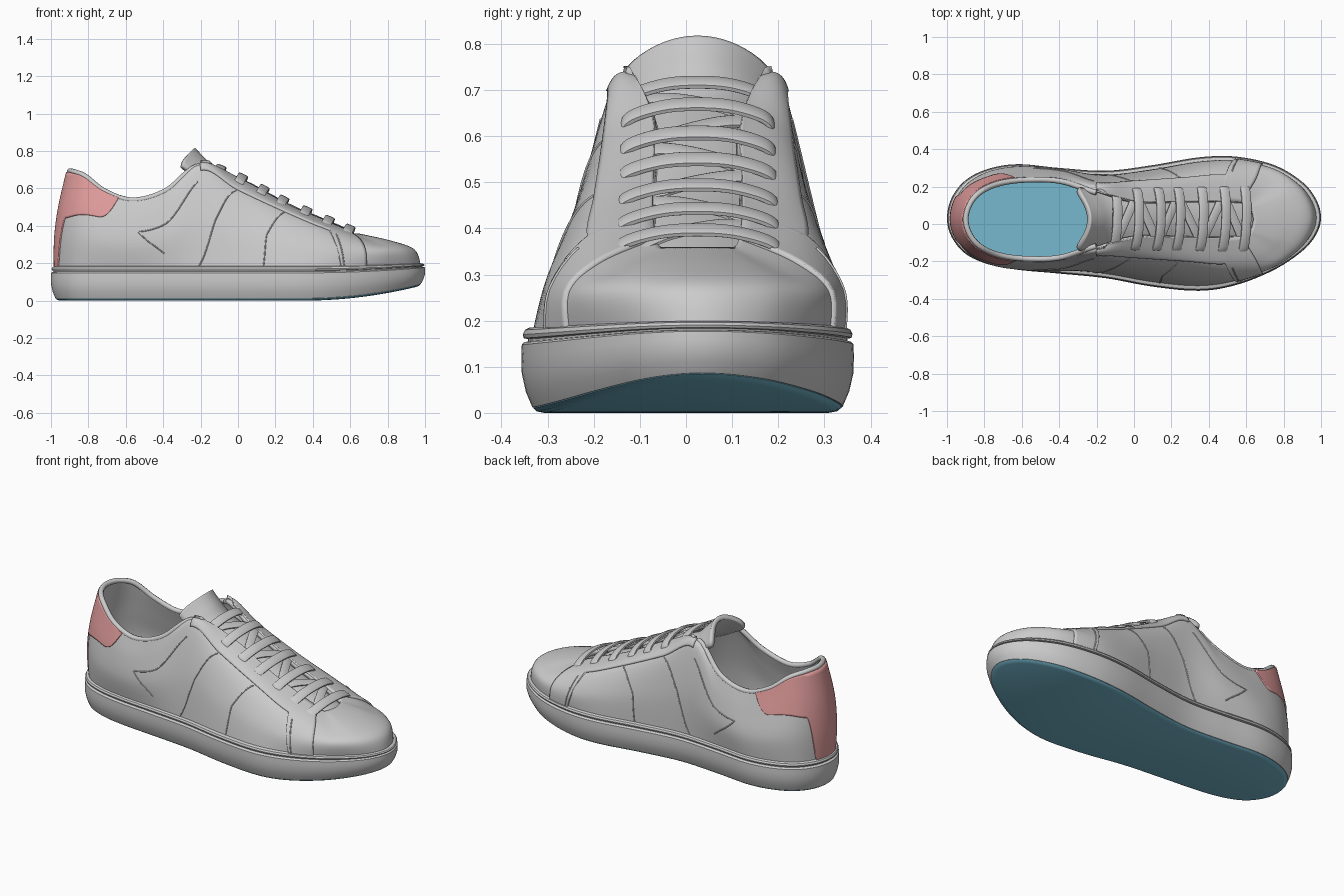
import bpy, bmesh, math
from mathutils import Vector as V

if "Cube" in bpy.data.objects:
    bpy.data.objects.remove(bpy.data.objects["Cube"])

def material(name, col):
    m = bpy.data.materials.new(name)
    m.diffuse_color = (*col, 1)
    m.use_nodes = True
    m.node_tree.nodes["Principled BSDF"].inputs["Base Color"].default_value = m.diffuse_color
    return m
RED = material("red", (0.75, 0.33, 0.33))
BLUE = material("blue", (0.18, 0.48, 0.62))

def make(name, verts, faces, mat=None, solid=0, recalc=False, angle=40):
    me = bpy.data.meshes.new(name)
    me.from_pydata([tuple(v) for v in verts], [], faces)
    if recalc:
        bm = bmesh.new(); bm.from_mesh(me)
        bmesh.ops.recalc_face_normals(bm, faces=bm.faces)
        bm.to_mesh(me); bm.free()
    ob = bpy.data.objects.new(name, me)
    bpy.context.collection.objects.link(ob)
    if mat: me.materials.append(mat)
    bpy.ops.object.select_all(action='DESELECT')
    ob.select_set(True); bpy.context.view_layer.objects.active = ob
    bpy.ops.object.shade_smooth_by_angle(angle=math.radians(angle))
    if solid:
        s = ob.modifiers.new("thickness", 'SOLIDIFY')
        s.thickness, s.offset = solid, -1
    return ob

def grid_faces(nr, nc, closed=False):
    return [(r*nc+c, (r+1)*nc+c, (r+1)*nc+(c+1) % nc, r*nc+(c+1) % nc)
            for r in range(nr-1) for c in range(nc if closed else nc-1)]

def cat(p, t, closed=False):
    """Catmull-Rom point at parameter t (in control-point units)."""
    n = len(p)
    i = math.floor(t) if closed else min(max(int(t), 0), n-2)
    f = t - i
    g = (lambda k: p[k % n]) if closed else (lambda k: p[min(max(k, 0), n-1)])
    a, b, c, d = g(i-1), g(i), g(i+1), g(i+2)
    return 0.5*(2*b + (c-a)*f + (2*a-5*b+4*c-d)*f*f + (3*b-a-3*c+d)*f**3)

def tube(name, pts, r):
    cu = bpy.data.curves.new(name, 'CURVE')
    cu.dimensions, cu.bevel_depth, cu.bevel_resolution, cu.use_fill_caps = '3D', r, 2, True
    sp = cu.splines.new('POLY'); sp.points.add(len(pts)-1)
    for q, p in zip(sp.points, pts): q.co = (*p, 1)
    ob = bpy.data.objects.new(name, cu)
    bpy.context.collection.objects.link(ob)

# ---- sole outline: heel, +y side, toe, -y side
XS = [-1, -.975, -.9, -.78, -.62, -.4, -.15, .1, .35, .55, .75, .9, .975, 1]
YP = [.03, .14, .235, .295, .32, .30, .285, .315, .357, .36, .315, .225, .13, .035]
YN = [.03, -.07, -.16, -.215, -.245, -.265, -.29, -.335, -.357, -.325, -.245, -.145, -.055, .035]
OUT = [V((x, y, 0)) for x, y in zip(XS, YP)] + [V((XS[k], YN[k], 0)) for k in range(12, 0, -1)]
N = len(OUT)

def inset(pts, d):
    res = []
    for i, p in enumerate(pts):
        t = pts[(i+1) % len(pts)] - pts[i-1]
        res.append(p - d*V((-t.y, t.x, 0)).normalized())
    return res

DENSE = [cat(OUT, i/6, True) for i in range(N*6)]
ND = len(DENSE)

def lift(x, z):
    k = max(0, (x-.35)/.65)**2
    return z + k*(.085*(1-z/.185) + .015*z/.185)

def loft_sole(name, profile, mat=None, bottom=True, top=True):
    vs, last = [], len(profile)-1
    for d, z in profile:
        vs += [V((p.x, p.y, lift(p.x, z))) for p in inset(DENSE, d)]
    fs = grid_faces(last+1, ND, True)
    for r, use in ((0, bottom), (last, top)):
        if use:
            for i in range(ND//2):
                q = list(dict.fromkeys([i, i+1, ND-i-1, (ND-i) % ND]))
                fs.append([r*ND+k for k in q])
    return make(name, vs, fs, mat, recalc=True, angle=35)

loft_sole("midsole", [(.024, .012), (.010, .045), (.001, .085), (0, .12), (.001, .148), (.006, .153),
                      (.014, .155), (.014, .160), (.005, .162), (.003, .170), (.008, .180), (.018, .185), (.05, .184)])
loft_sole("outsole", [(.03, .02), (.026, .010), (.034, .003), (.05, 0)], BLUE)
loft_sole("insole", [(.06, .188), (.065, .20)], BLUE)

# ---- upper: control rows base, bulge, panel edge, top edge, for heel -> toe on one side
EDGE = [(-.955, 0, .5), (-.93, .1, .5), (-.86, .178, .5), (-.74, .232, .46), (-.57, .255, .43), (-.38, .245, .48),
        (-.2, .19, .695), (.0, .2, .59), (.27, .22, .465), (.49, .235, .375), (.70, .19, .315), (.78, .12, .318),
        (.81, .06, .32), (.82, 0, .32)]
TOP = [(-.91, 0, .695), (-.885, .09, .69), (-.82, .16, .665), (-.71, .205, .585), (-.56, .222, .54), (-.385, .213, .59),
       (-.2, .15, .73), (.02, .095, .64), (.27, .095, .505), (.47, .095, .42), (.60, .085, .365), (.625, .06, .36),
       (.635, .03, .36), (.64, 0, .36)]
BULGE = [.01, .01, .015, .02, .02, .02, .02, .02, .028, .035, .04, .045, .045, .045]
CY = .025

def both(row):
    return [V((x, CY+y, z)) for x, y, z in row] + [V((x, CY-y, z)) for x, y, z in row[12:0:-1]]
base = [V((p.x, p.y, lift(p.x, .165))) for p in inset(OUT, .022)]
edge, top = both(EDGE), both(TOP)
mid = []
for i, (p, q) in enumerate(zip(OUT, inset(OUT, 1))):
    k = min(i, N-i)
    mid.append((base[i]+edge[i])/2 + (p-q)*BULGE[k] + V((0, 0, .02 if k > 9 else 0)))
ROWS = [base, mid, edge, top]

def S(u, v, off=0):
    p = cat([cat(r, u, True) for r in ROWS], v)
    if off:
        e = .02
        lo, hi = max(v-e, 0), min(v+e, 3)
        p = p + off*(S(u, hi)-S(u, lo)).cross(S(u+e, v)-S(u-e, v)).normalized()
    return p

us, nv = N*6, 22
make("upper", [S(c/6, 3*r/(nv-1)) for r in range(nv) for c in range(us)], grid_faces(nv, us, True), solid=.022)

def patch(name, u_list, lo, hi, off, mat=None, nr=14):
    vs = [S(u, lo(u)+(hi-lo(u))*r/(nr-1), off) for r in range(nr) for u in u_list]
    return make(name, vs, grid_faces(nr, len(u_list)), mat, solid=off+.006)

def step(a, b, x):
    t = min(max((x-a)/(b-a), 0), 1)
    return t*t*(3-2*t)

# heel counter: wide at the collar, narrow strip to the sole
def heel_low(u):
    a = abs(u)
    return .05 + 1.6*step(.85, 1.35, a) + .25*step(1.4, 3, a) + .95*max(0, (a-2.9)/.6)**3
patch("heel_tab", [-3.5+7*i/112 for i in range(113)], heel_low, 2.93, .007, RED, 20)

# padded collar rim
tube("collar_rim", [S(-6+12*i/96, 3) - (S(-6+12*i/96, 3, 1)-S(-6+12*i/96, 3))*.011 for i in range(97)], .015)

# lace panels with a leg running down to the sole, and side seams
def panel_low(u):
    return 2 - 1.95*step(8.98, 9.06, u)
ulist = [6+2.95*i/30 for i in range(31)] + [8.98+.1*i/8 for i in range(9)] + [9.1+.6*i/8 for i in range(9)]
SEAMS = {"quarter_seam": [(7.12, .05), (7.4, 1), (7.9, 1.95)],
         "side_stitch": [(5.75, .1), (6.25, 1), (6.95, 1.95)],
         "collar_seam": [(5.9, 1.75), (5.0, 1.55), (4.25, 1.5), (4.6, 1.05), (5.0, .6)],
         "toe_stitch": [(9.12, .1), (9.12, 1), (9.12, 1.8)]}
for s, side in ((1, "left"), (-1, "right")):
    ul = ulist if s > 0 else [-u for u in reversed(ulist)]
    patch("lace_panel_"+side, ul, lambda u: panel_low(abs(u)), 3, .009)
    for name, pts in SEAMS.items():
        off = .009 if name == "toe_stitch" else 0
        line = []
        for j in range(len(pts)-1):
            for i in range(11):
                f = i/10
                u, v = (pts[j][c]+(pts[j+1][c]-pts[j][c])*f for c in (0, 1))
                line.append(S(s*u, v, off))
        tube(name+"_"+side, line, .0035)

# ---- tongue: arched strip rising out of the throat
PATH = [V(p) for p in ((.66, 0, .325), (.47, 0, .412), (.27, 0, .497), (.05, 0, .615), (-.1, 0, .69), (-.18, 0, .765), (-.23, 0, .818))]
vs, nr, nc = [], 40, 21
for r in range(nr):
    for c in range(nc):
        a = 1-2*c/(nc-1)
        t = 6*r/(nr-1)*(1-.07*a**6)
        p, d = cat(PATH, t), cat(PATH, min(t+.02, 6))-cat(PATH, t-.02)
        nrm = V((d.z, 0, -d.x)).normalized()
        k = step(3, 5.5, t)
        vs.append(p + V((0, CY+a*(.125+.045*k), 0)) - nrm*(.03+.08*k)*a*a)
make("tongue", vs, grid_faces(nr, nc), solid=.028)

# ---- laces: flat straps across, with diagonals beneath
def throat(x):
    pts = [(TOP[k][0], TOP[k][2]) for k in range(6, 11)]
    for (x0, z0), (x1, z1) in zip(pts, pts[1:]):
        if x <= x1 or x1 == pts[-1][0]:
            return z0+(z1-z0)*(x-x0)/(x1-x0)

def strap(name, ctrl, wide, half_w, half_t):
    n, m, vs = 8*(len(ctrl)-1)+1, 10, []
    for i in range(n):
        t = i/8
        p = cat(ctrl, t)
        d = (cat(ctrl, min(t+.05, len(ctrl)-1))-cat(ctrl, max(t-.05, 0))).normalized()
        w = (wide-d*wide.dot(d)).normalized()
        nrm = d.cross(w)
        for j in range(m):
            a = 2*math.pi*(j+.5)/m
            ca, sa = math.cos(a), math.sin(a)
            vs.append(p + w*half_w*math.copysign(abs(ca)**.6, ca) + nrm*half_t*math.copysign(abs(sa)**.6, sa))
    fs = grid_faces(n, m, True) + [tuple(range(m)), tuple(range((n-1)*m, n*m))]
    make(name, vs, fs, recalc=True, angle=60)

LX = [-.1, .015, .13, .235, .36, .48, .59]
SPAN = [(-.172, -.07), (-.176, -.03), (-.155, .0), (-.08, .024), (0, .03), (.08, .024), (.155, .0), (.176, -.03), (.172, -.07)]
for i, x in enumerate(LX):
    slope = V((.1, 0, throat(x+.05)-throat(x-.05))).normalized()
    up = V((-slope.z, 0, slope.x))
    org = V((x, CY, throat(x)))
    strap(f"lace_{i+1}", [org+V((.03*y, y*(.9+.02*i), 0))+up*h for y, h in SPAN], slope, .027, .008)
    if i < 6:
        s, x2 = (1 if i % 2 else -1), LX[i+1]
        ends = [V((x+(x2-x)*f, CY+s*.13*(1-2*f), throat(x+(x2-x)*f)+h))
                for f, h in ((0, -.012), (.3, .006), (.7, .006), (1, -.012))]
        strap(f"lace_diagonal_{i+1}", ends, slope, .024, .006)
